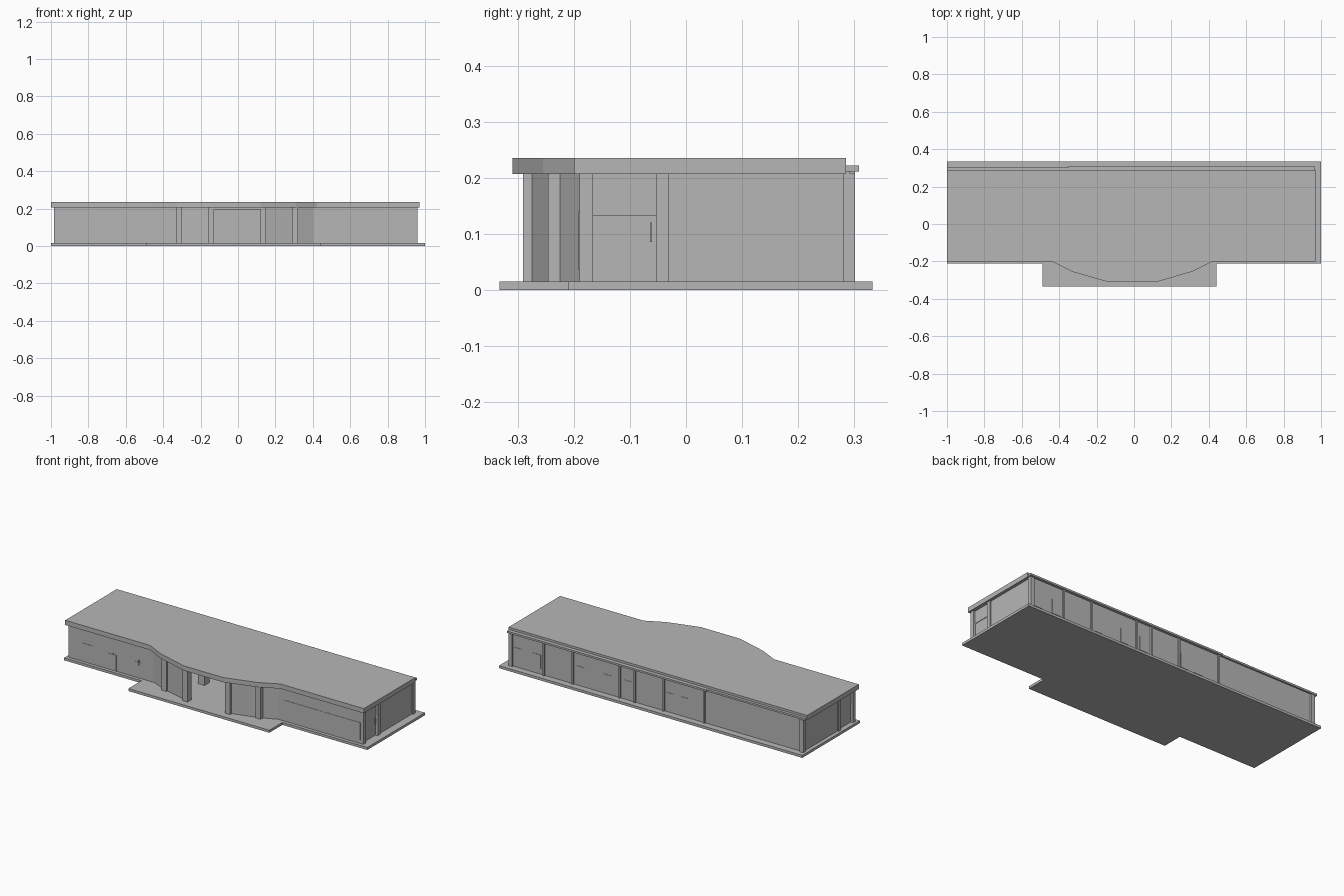
import bpy
import bmesh
from math import atan2
from mathutils import Vector

cube = bpy.data.objects.get("Cube")
if cube:
    bpy.data.objects.remove(cube, do_unlink=True)

grey = bpy.data.materials.new("plain grey")
grey.use_nodes = True
colour = (0.47, 0.47, 0.47, 1)
grey.diffuse_color = colour
grey.node_tree.nodes["Principled BSDF"].inputs["Base Color"].default_value = colour

FLOOR, CEILING = 0.015, 0.208
CENTRE, HALF = -0.0125, 0.9725
FRONT, BACK = -0.19, 0.302


def finish(name, bm):
    bmesh.ops.recalc_face_normals(bm, faces=bm.faces)
    mesh = bpy.data.meshes.new(name)
    bm.to_mesh(mesh)
    bm.free()
    mesh.materials.append(grey)
    obj = bpy.data.objects.new(name, mesh)
    bpy.context.collection.objects.link(obj)
    return obj


def box(name, x, y, z):
    """Box spanning three (low, high) ranges."""
    bm = bmesh.new()
    bmesh.ops.create_cube(bm, size=1)
    for v in bm.verts:
        v.co = [(r[0] + r[1]) / 2 + c * (r[1] - r[0]) for r, c in zip((x, y, z), v.co)]
    return finish(name, bm)


def prism(name, outline, z0, z1):
    """Flat outline extruded upwards."""
    bm = bmesh.new()
    face = bm.faces.new([bm.verts.new((x, y, z0)) for x, y in outline])
    new = bmesh.ops.extrude_face_region(bm, geom=[face])["geom"]
    bmesh.ops.translate(bm, vec=(0, 0, z1 - z0),
                        verts=[g for g in new if isinstance(g, bmesh.types.BMVert)])
    return finish(name, bm)


def wall(name, p, q, thick=0.012):
    """Wall between two plan points, thickened on its inner side."""
    p, q = Vector(p), Vector(q)
    side = Vector((-(q - p).y, (q - p).x)).normalized() * thick
    return prism(name, [p, q, q + side, p + side], FLOOR, CEILING)


# Paving slab with the entrance terrace
prism("base_slab", [(-1, -0.21), (-0.49, -0.21), (-0.49, -0.333), (0.44, -0.333),
                    (0.44, -0.21), (1, -0.21), (1, 0.333), (-1, 0.333)], 0, FLOOR)

# Flat roof with the faceted canopy
prism("roof", [(-1, -0.2), (-0.44, -0.2), (-0.33, -0.255), (-0.14, -0.31),
               (0.12, -0.31), (0.31, -0.255), (0.42, -0.2), (0.97, -0.2),
               (0.97, 0.286), (-1, 0.286)], 0.207, 0.235)
box("gutter_long", (-0.35, 0.965), (0.285, 0.309), (0.211, 0.222))
box("gutter_short", (-1, -0.35), (0.285, 0.303), (0.211, 0.222))

# Front walls, with an open entrance in the middle
left_path = [(0.14, -0.278), (0.305, -0.232), (0.4, FRONT), (0.96, FRONT)]
right_path = [(-0.985, FRONT), (-0.42, FRONT), (-0.315, -0.232), (-0.145, -0.278)]
for path in (left_path, right_path):
    for p, q in zip(path, path[1:]):
        wall("front_wall", p, q)
box("entrance_lintel", (-0.13, 0.12), (-0.285, -0.27), (0.195, CEILING))
box("lobby_pier", (-0.22, -0.175), (-0.065, -0.02), (FLOOR, CEILING))

# Entrance columns
for x, y in ((-0.315, -0.23), (-0.145, -0.275), (0.135, -0.275), (0.305, -0.23)):
    box("entrance_column", (x - 0.016, x + 0.016), (y - 0.016, y + 0.02), (FLOOR, CEILING))

# Back wall and its posts
box("back_wall", (CENTRE - HALF, CENTRE + HALF), (0.28, 0.293), (FLOOR, 0.211))
for x in (0.73, 0.54, 0.23, 0.13, -0.06, -0.33):
    box("back_post", (x - 0.005, x + 0.005), (0.29, BACK), (FLOOR, 0.211))

# End walls with door bays, the same on both ends
for s in (-1, 1):
    def span(inner, outer):
        return tuple(sorted((CENTRE + s * (HALF - inner), CENTRE + s * (HALF - outer))))

    box("end_wall", span(0.02, 0.008), (-0.04, 0.293), (FLOOR, CEILING))
    for y0, y1 in ((FRONT, -0.166), (-0.054, -0.03), (0.29, BACK)):
        box("end_column", span(0.025, 0), (y0, y1), (FLOOR, CEILING))
    box("door_transom", span(0.022, 0.012), (-0.17, -0.05), (0.132, CEILING))
    box("end_door", span(0.024, 0.015), (-0.166, -0.054), (FLOOR, 0.132))
    box("door_handle", span(0.016, 0.008), (-0.064, -0.061), (0.085, 0.12))

# Thin window and door panels on the front
for x0, x1, z0, z1 in ((0.44, 0.695, 0.035, 0.14), (0.705, 0.94, 0.035, 0.14),
                       (-0.89, -0.83, 0.05, 0.125), (-0.72, -0.67, 0.016, 0.11),
                       (-0.55, -0.5, 0.016, 0.11)):
    box("front_panel", (x0, x1), (FRONT - 0.002, FRONT + 0.002), (z0, z1))
for x, z0, z1 in ((-0.69, 0.112, 0.12), (-0.52, 0.092, 0.122)):
    box("front_handle", (x - 0.002, x + 0.002), (FRONT - 0.006, FRONT), (z0, z1))

# Thin window panels on the back
for x in (0.9, 0.78, 0.49, 0.31, 0.18, -0.1, -0.195):
    box("back_window", (x - 0.027, x + 0.027), (0.291, 0.295), (0.045, 0.13))
